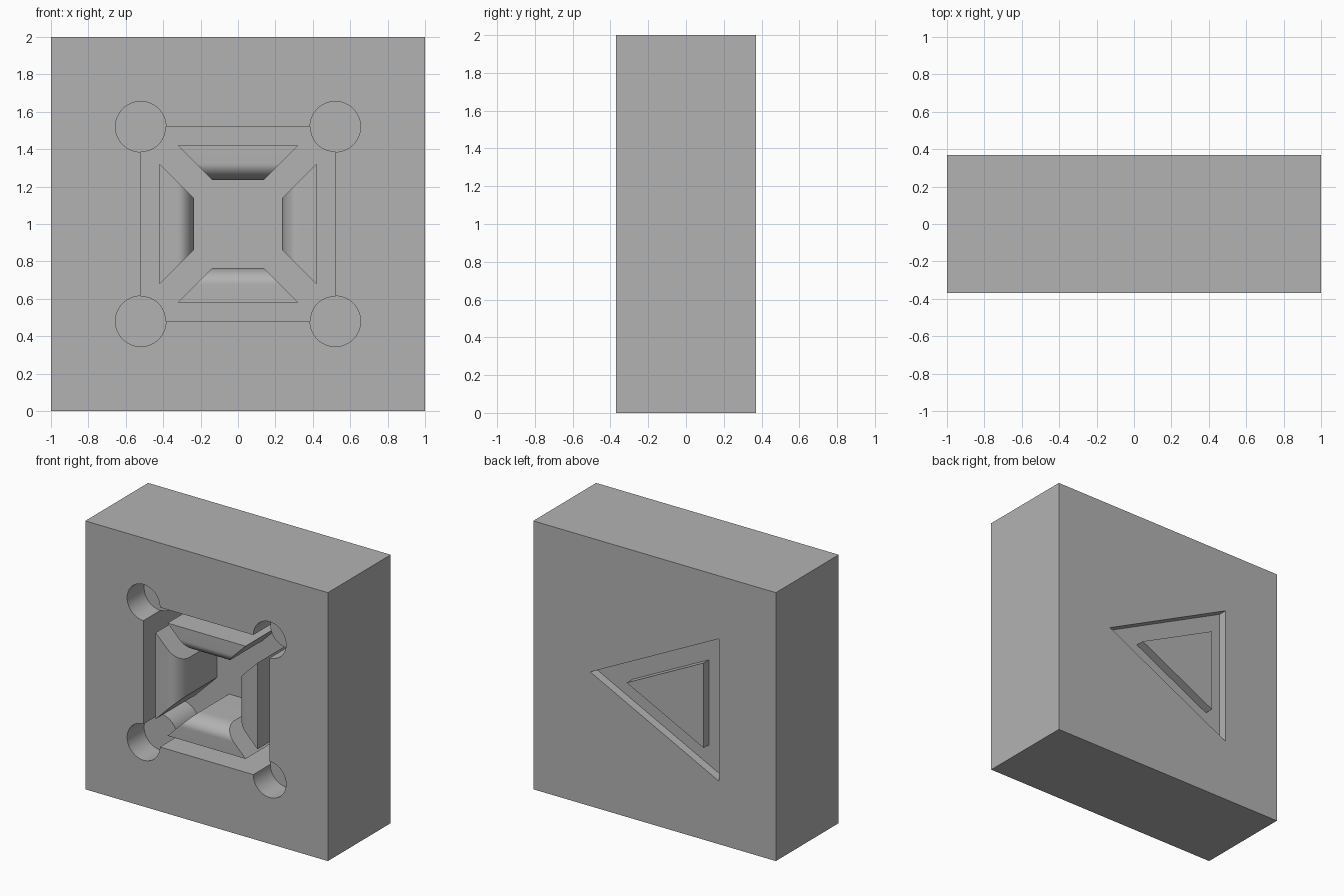
import bpy, bmesh
from math import sin, cos, pi, radians
from mathutils import Matrix

if "Cube" in bpy.data.objects:
    bpy.data.objects.remove(bpy.data.objects["Cube"], do_unlink=True)

FRONT, BACK = -0.37, 0.37
FLOOR = FRONT + 0.46        # floor of the square pocket
POST_TOP = FRONT + 0.2      # tops of the corner posts
MID = 1.0                   # height of the centre

grey = bpy.data.materials.new("plain_grey")
grey.use_nodes = True
grey.diffuse_color = (0.45, 0.45, 0.45, 1)
grey.node_tree.nodes["Principled BSDF"].inputs["Base Color"].default_value = grey.diffuse_color


def loft(name, loop_a, loop_b, turn=0):
    """Solid between two matching loops, turned about the y axis through the centre."""
    bm = bmesh.new()
    a = [bm.verts.new(p) for p in loop_a]
    b = [bm.verts.new(p) for p in loop_b]
    bm.faces.new(a)
    bm.faces.new(b[::-1])
    for i in range(len(a)):
        j = (i + 1) % len(a)
        bm.faces.new((a[i], b[i], b[j], a[j]))
    bmesh.ops.recalc_face_normals(bm, faces=bm.faces)
    place = Matrix.Translation((0, 0, MID)) @ Matrix.Rotation(turn, 4, "Y")
    bmesh.ops.transform(bm, matrix=place, verts=bm.verts)
    mesh = bpy.data.meshes.new(name)
    bm.to_mesh(mesh)
    bm.free()
    mesh.materials.append(grey)
    obj = bpy.data.objects.new(name, mesh)
    bpy.context.collection.objects.link(obj)
    return obj


def prism(name, outline, y0, y1, turn=0):
    return loft(name, [(x, y0, z) for x, z in outline], [(x, y1, z) for x, z in outline], turn)


def square(h):
    return [(-h, -h), (h, -h), (h, h), (-h, h)]


def arc(cx, cz, r, start, end, steps):
    angles = [radians(start + (end - start) * i / steps) for i in range(steps + 1)]
    return [(cx + r * cos(t), cz + r * sin(t)) for t in angles]


# Main block with a square pocket, four corner holes and a triangle on the back
block = prism("block", square(1), FRONT, BACK)
C, R = 0.52, 0.135
cutters = [prism("pocket_cutter", square(C), FRONT - 0.1, FLOOR)]
for k in range(4):
    circle = arc(C, C, R, 0, 360, 64)[:-1]
    cutters.append(prism("hole_cutter", circle, FRONT - 0.1, POST_TOP, k * pi / 2))
triangle = [(0.53, 0), (-0.53, 0.53), (-0.53, -0.53)]
cutters.append(prism("triangle_cutter", triangle, BACK - 0.065, BACK + 0.1))
for c in cutters:
    c.hide_render = True
    mod = block.modifiers.new(c.name, "BOOLEAN")
    mod.operation, mod.solver, mod.object = "DIFFERENCE", "EXACT", c
bpy.context.view_layer.update()
cut = bpy.data.meshes.new_from_object(block.evaluated_get(bpy.context.evaluated_depsgraph_get()))
block.modifiers.clear()
block.data = cut
for c in cutters:
    bpy.data.objects.remove(c, do_unlink=True)

# Raised inner triangle on the back
inner = [(0.23, 0), (-0.405, 0.317), (-0.405, -0.317)]
parts = [block, prism("back_triangle", inner, BACK - 0.065, BACK)]

# Rounded corner posts and the four trapezoid blocks with a rounded inner edge
OUTER, INNER, GAP = 0.42, 0.235, 0.098
ROUND, DROP = 0.09, 0.13
profile = [(INNER, FLOOR), (OUTER, FLOOR), (OUTER, FRONT)]
for i in range(13):
    t = i / 12 * pi / 2
    profile.append((INNER + ROUND * (1 - sin(t)), FRONT + DROP * (1 - cos(t))))
for k in range(4):
    sector = [(C, C)] + arc(C, C, R, 180, 270, 16)
    parts.append(prism("corner_post", sector, POST_TOP, FLOOR, k * pi / 2))
    left = [(GAP - r, y, r) for r, y in profile]
    right = [(r - GAP, y, r) for r, y in profile]
    parts.append(loft("inner_block", left, right, k * pi / 2))

# Smooth the curves, keep the edges sharp
bpy.ops.object.select_all(action="DESELECT")
for p in parts:
    p.select_set(True)
bpy.context.view_layer.objects.active = block
bpy.ops.object.shade_smooth_by_angle(angle=radians(30))
